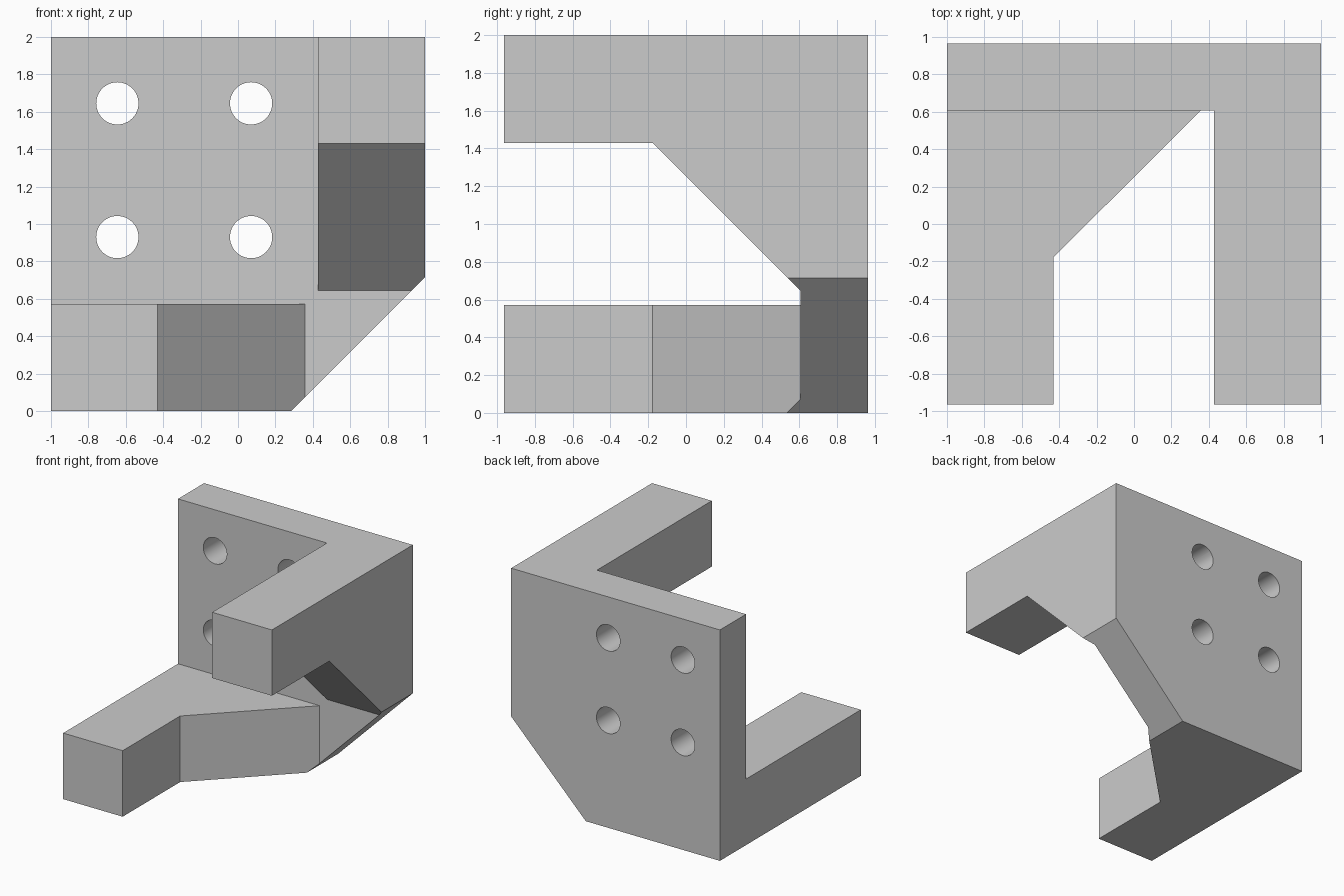
import bpy
import bmesh
from math import radians
from mathutils import Matrix, Vector

cube = bpy.data.objects.get("Cube")
if cube:
    bpy.data.objects.remove(cube, do_unlink=True)

grey = bpy.data.materials.new("plain grey")
grey.use_nodes = True
GREY = (0.6, 0.6, 0.6, 1.0)
grey.diffuse_color = GREY
grey.node_tree.nodes["Principled BSDF"].inputs["Base Color"].default_value = GREY


def make_object(name, bm):
    bmesh.ops.recalc_face_normals(bm, faces=bm.faces)
    mesh = bpy.data.meshes.new(name)
    bm.to_mesh(mesh)
    bm.free()
    mesh.materials.append(grey)
    obj = bpy.data.objects.new(name, mesh)
    bpy.context.scene.collection.objects.link(obj)
    return obj


def prism(name, profile, axis, start, end):
    """Extrude a 2D profile along one axis, from start to end."""
    bm = bmesh.new()
    verts = []
    for point in profile:
        co = list(point)
        co.insert(axis, start)
        verts.append(bm.verts.new(co))
    face = bm.faces.new(verts)
    out = bmesh.ops.extrude_face_region(bm, geom=[face])
    move = Vector((0, 0, 0))
    move[axis] = end - start
    bmesh.ops.translate(bm, vec=move, verts=[v for v in out["geom"] if isinstance(v, bmesh.types.BMVert)])
    return make_object(name, bm)


def combine(target, tool, operation):
    """Apply a boolean and discard its helper."""
    tool.hide_render = True
    bpy.context.view_layer.objects.active = target
    mod = target.modifiers.new(operation.lower(), "BOOLEAN")
    mod.operation = operation
    mod.solver = "EXACT"
    mod.object = tool
    bpy.ops.object.modifier_apply(modifier=mod.name)
    bpy.data.objects.remove(tool, do_unlink=True)


X, Y, Z = range(3)
BACK, PLATE_FRONT, TIP, BEND = 0.964, 0.607, -0.964, -0.178
INSIDE = 0.75  # arms reach into the plate before being joined

# Mounting plate
bracket = prism("corner_bracket", [(-1, 0), (1, 0), (1, 2), (-1, 2)], Y, PLATE_FRONT, BACK)

# Lower arm with a diagonal gusset
lower_arm = prism("lower_arm", [(-1, TIP), (-0.43, TIP), (-0.43, BEND), (0.357, PLATE_FRONT),
                                (0.357, INSIDE), (-1, INSIDE)], Z, 0, 0.572)
combine(bracket, lower_arm, "UNION")

# Upper arm with a diagonal gusset
upper_arm = prism("upper_arm", [(TIP, 2), (TIP, 1.43), (BEND, 1.43), (PLATE_FRONT, 0.645),
                                (INSIDE, 0.645), (INSIDE, 2)], X, 0.428, 1)
combine(bracket, upper_arm, "UNION")

# Cut-off lower corner
corner = prism("corner_cutter", [(0.185, -0.1), (1.1, -0.1), (1.1, 0.815)], Y, -1.2, 1.2)
combine(bracket, corner, "DIFFERENCE")

# Four bolt holes
for x in (-0.645, 0.07):
    for z in (0.93, 1.645):
        bm = bmesh.new()
        place = Matrix.Translation((x, 0.785, z)) @ Matrix.Rotation(radians(90), 4, "X")
        bmesh.ops.create_cone(bm, cap_ends=True, segments=48, radius1=0.113,
                              radius2=0.113, depth=0.6, matrix=place)
        combine(bracket, make_object("hole_cutter", bm), "DIFFERENCE")

# Smooth hole walls, sharp edges elsewhere
bpy.ops.object.select_all(action="DESELECT")
bracket.select_set(True)
bpy.context.view_layer.objects.active = bracket
bpy.ops.object.shade_smooth_by_angle(angle=radians(30))
